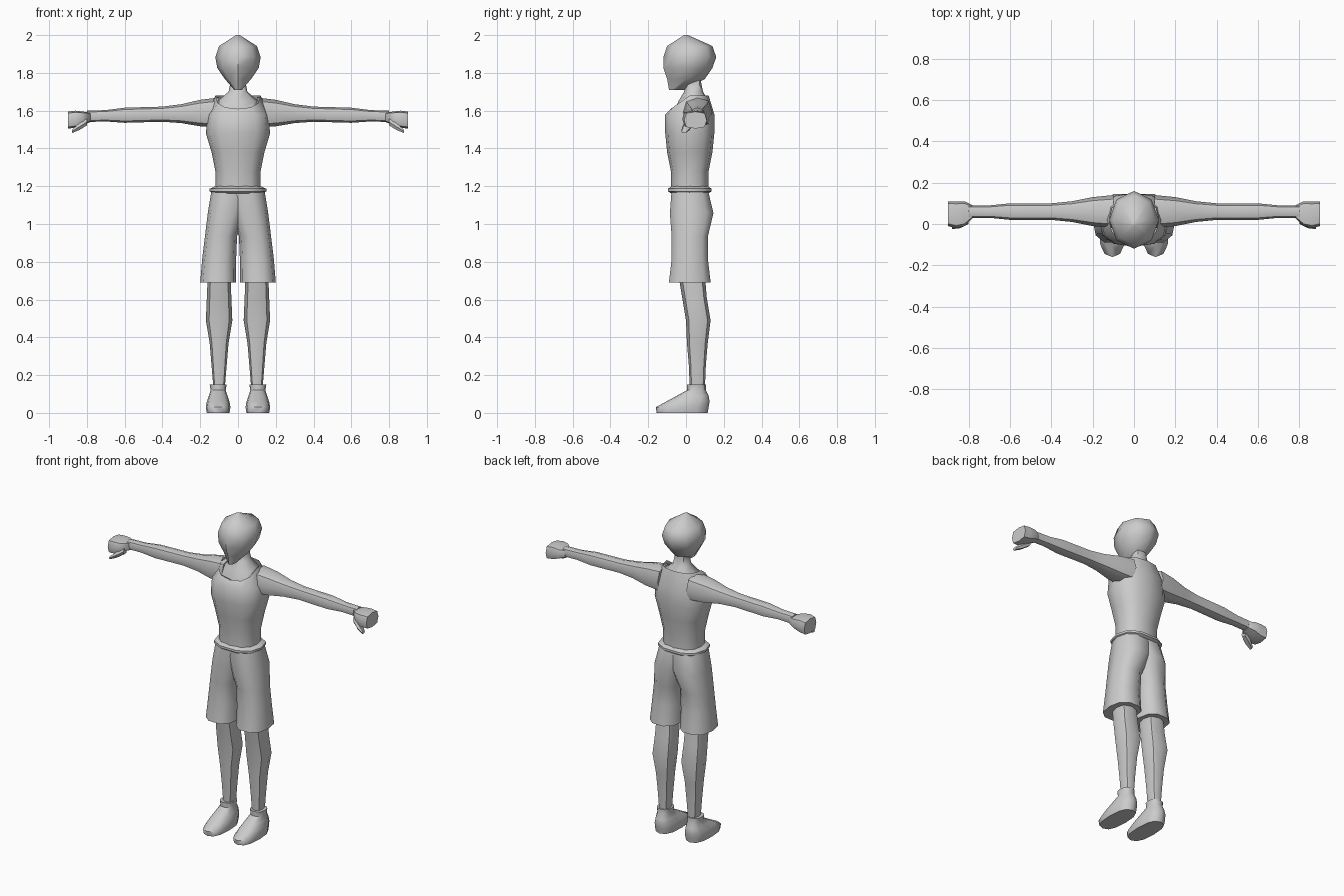
import bpy
import bmesh
import math

default = bpy.data.objects.get("Cube")
if default:
    bpy.data.objects.remove(default, do_unlink=True)

grey = bpy.data.materials.new("plain_grey")
grey.use_nodes = True
colour = (0.6, 0.6, 0.6, 1)
grey.diffuse_color = colour
grey.node_tree.nodes["Principled BSDF"].inputs["Base Color"].default_value = colour


def sample(values, fraction):
    """Read a constant, or evenly spaced values joined by straight lines."""
    if not isinstance(values, list):
        return values
    place = fraction * (len(values) - 1)
    index = min(int(place), len(values) - 2)
    blend = place - index
    return values[index] * (1 - blend) + values[index + 1] * blend


def soft_power(value, power):
    return math.copysign(abs(value) ** power, value)


def section(sides, power):
    """A rounded outline; a lower power makes it squarer."""
    angles = [math.tau * side / sides for side in range(sides)]
    return [(soft_power(math.cos(angle), power), soft_power(math.sin(angle), power))
            for angle in angles]


def finish(name, bm, mirror):
    bmesh.ops.recalc_face_normals(bm, faces=bm.faces)
    mesh = bpy.data.meshes.new(name)
    bm.to_mesh(mesh)
    bm.free()
    mesh.materials.append(grey)
    obj = bpy.data.objects.new(name, mesh)
    bpy.context.collection.objects.link(obj)
    bpy.ops.object.select_all(action="DESELECT")
    obj.select_set(True)
    bpy.context.view_layer.objects.active = obj
    bpy.ops.object.shade_smooth_by_angle(angle=math.radians(50))
    if mirror:
        modifier = obj.modifiers.new("other_side", "MIRROR")
        modifier.use_mirror_merge = False


def upright(name, bottom, top, width, depth, middle_x=0, middle_y=0.02,
            sides=8, power=0.8, mirror=False, neckline=0):
    """Stack rings upwards; width and depth are half sizes.

    A neckline leaves the top open and lowers its front by that much.
    """
    bm = bmesh.new()
    loops = []
    for index in range(len(width)):
        f = index / (len(width) - 1)
        scoop = neckline if f == 1 else 0
        loops.append([
            bm.verts.new((
                sample(middle_x, f) + u * sample(width, f),
                sample(middle_y, f) + v * sample(depth, f),
                sample([bottom, top], f) - scoop * max(0, -v),
            )) for u, v in section(sides, power)])
    skin(bm, loops, closed=not neckline)
    finish(name, bm, mirror)


def sideways(name, inner, outer, depth, height, middle_y, middle_z,
             sides=8, power=0.8):
    """String rings outwards along x, mirrored to the other side."""
    bm = bmesh.new()
    loops = []
    for index in range(len(height)):
        f = index / (len(height) - 1)
        loops.append([
            bm.verts.new((
                sample([inner, outer], f),
                sample(middle_y, f) + u * sample(depth, f),
                sample(middle_z, f) + v * sample(height, f),
            )) for u, v in section(sides, power)])
    skin(bm, loops, closed=True)
    finish(name, bm, mirror=True)


def skin(bm, loops, closed):
    for low, high in zip(loops, loops[1:]):
        for k in range(len(low)):
            bm.faces.new((low[k - 1], low[k], high[k], high[k - 1]))
    bm.faces.new(loops[0][::-1])
    if closed:
        bm.faces.new(loops[-1])


# Head with a pointed chin, and the neck running down into the bare chest
upright("head", bottom=1.71, top=2,
        width=[.02, .07, .11, .12, .1, .01],
        depth=[.04, .1, .13, .14, .12, .01],
        middle_y=[-.05, 0, .01, .02, .02, 0], power=1)

upright("neck_and_chest", bottom=1.6, top=1.8,
        width=[.12, .11, .05, .04, .04],
        depth=[.1, .08, .05, .04, .04],
        middle_y=.04)

# Sleeveless top with a scooped neckline
upright("sleeveless_top", bottom=1.18, top=1.68,
        width=[.12, .12, .14, .17, .16, .12],
        depth=[.1, .1, .12, .13, .13, .1],
        sides=12, neckline=.07)

# Rolled waistband
upright("waistband", bottom=1.16, top=1.2,
        width=[.13, .15, .15, .12],
        depth=[.1, .12, .12, .1], sides=10)

# Shorts, whose two halves overlap above the crotch
upright("shorts_leg", bottom=.69, top=1.18,
        width=[.095, .09, .085, .1, .11],
        depth=[.115, .1, .1, .12, .1],
        middle_x=[.105, .1, .09, .06, .03],
        middle_y=[.02, .02, .02, .03, .02], sides=10, mirror=True)

# Bare lower legs with a calf bulge
upright("lower_leg", bottom=.13, top=.73,
        width=[.03, .04, .05, .07, .065, .06],
        depth=[.04, .045, .055, .065, .065, .07],
        middle_x=.1, middle_y=[.06, .06, .06, .065, .045, .03], mirror=True)

# Shoes: low toe rising to an ankle collar
upright("shoe", bottom=0, top=.15,
        width=[.06, .065, .06, .05, .04, .045],
        depth=[.135, .14, .115, .085, .05, .05],
        middle_x=.105, middle_y=[-.02, -.02, .01, .035, .055, .055],
        sides=12, mirror=True)

# Arms stretched out sideways, equally deep and tall
arm_radius = [.08, .07, .05, .04, .04, .04, .03, .03]
sideways("arm", inner=.1, outer=.8, depth=arm_radius, height=arm_radius,
         middle_y=.06, middle_z=[1.59, 1.57])

# Closed fists with the thumb folded underneath at the front
sideways("fist", inner=.78, outer=.9,
         depth=[.03, .06, .065, .06], height=[.025, .035, .045, .045],
         middle_y=[.06, .05, .045, .05], middle_z=[1.565, 1.55], power=0.6)

sideways("thumb", inner=.8, outer=.88,
         depth=[.02, .025, .015], height=[.02, .02, .01],
         middle_y=[.02, -.01], middle_z=[1.54, 1.49], sides=6)
